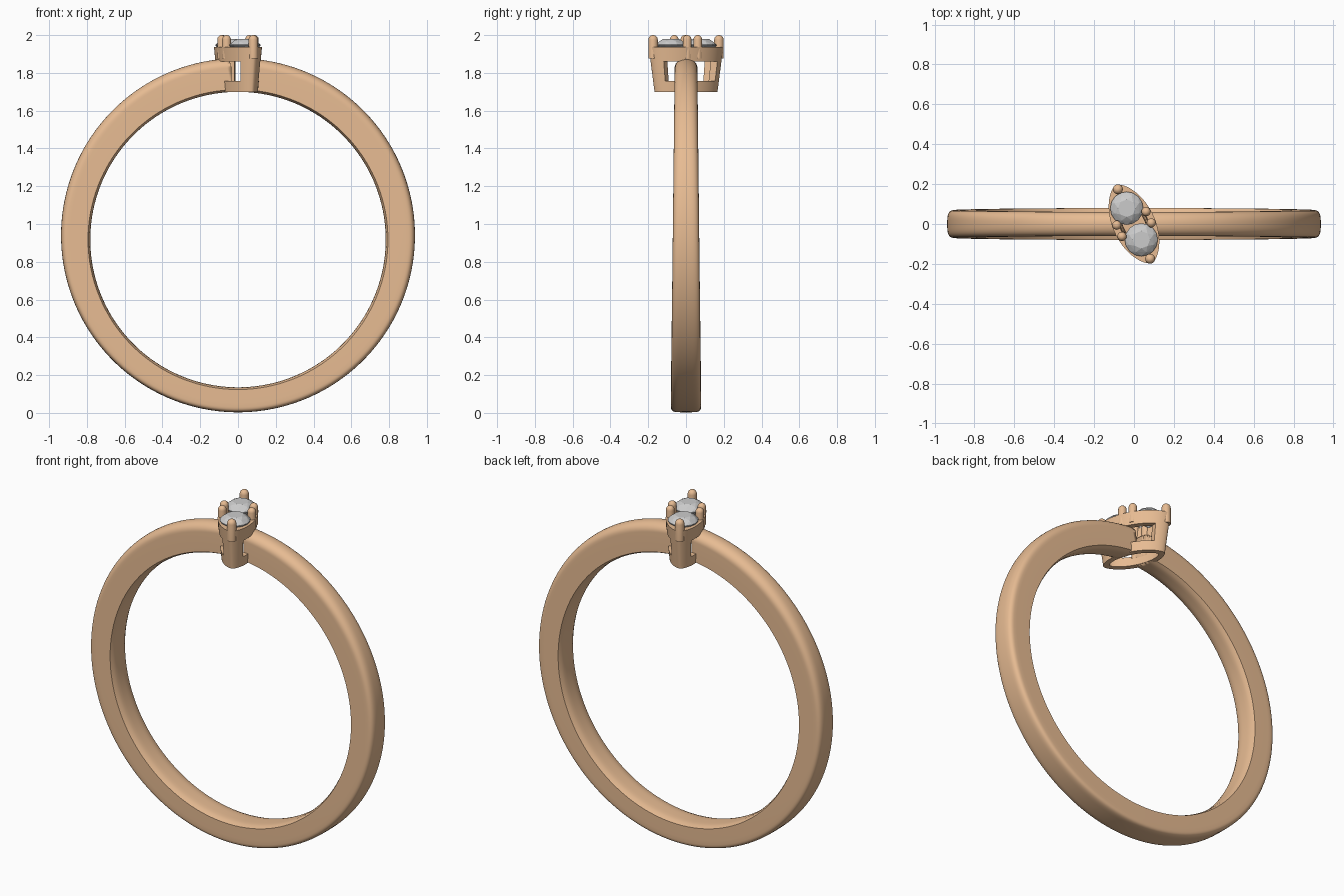
import bpy, bmesh
from math import sin, cos, pi, radians, copysign
from mathutils import Vector

if "Cube" in bpy.data.objects:
    bpy.data.objects.remove(bpy.data.objects["Cube"])

gold = bpy.data.materials.new("rose_gold")
gold.diffuse_color = (0.80, 0.50, 0.29, 1)
gold.use_nodes = True
gold.node_tree.nodes["Principled BSDF"].inputs["Base Color"].default_value = gold.diffuse_color

# Head axes: long axis of the pointed oval, and the direction across it
LONG = Vector((-0.42, 0.9075, 0))
ACROSS = Vector((0.9075, 0.42, 0))


def finish(name, bm, mat=gold, smooth=True):
    bmesh.ops.recalc_face_normals(bm, faces=bm.faces)
    me = bpy.data.meshes.new(name)
    bm.to_mesh(me)
    bm.free()
    ob = bpy.data.objects.new(name, me)
    bpy.context.collection.objects.link(ob)
    if mat:
        me.materials.append(mat)
    bpy.ops.object.select_all(action='DESELECT')
    ob.select_set(True)
    bpy.context.view_layer.objects.active = ob
    if smooth:
        bpy.ops.object.shade_smooth_by_angle(angle=radians(35))
    return ob


def loft(name, rows, wrap_rows=False, wrap_cols=True, caps=False, mat=gold):
    """Skin equal-length rows of points."""
    bm = bmesh.new()
    vs = [[bm.verts.new(p) for p in row] for row in rows]
    n, m = len(rows), len(rows[0])
    for i in range(n if wrap_rows else n - 1):
        for j in range(m if wrap_cols else m - 1):
            a, b = vs[i], vs[(i + 1) % n]
            k = (j + 1) % m
            bm.faces.new((a[j], a[k], b[k], b[j]))
    if caps:
        if wrap_cols:
            ends = [vs[0], vs[-1]]
        else:
            ends = [[r[0] for r in vs], [r[-1] for r in vs]]
        for e in ends:
            bm.faces.new(e)
    return finish(name, bm, mat)


def marquise(a, b, z, start=0.0, span=2 * pi, count=72, closed=True):
    pts = []
    for i in range(count):
        t = start + span * i / (count if closed else count - 1)
        s = copysign(abs(sin(t)) ** 1.25, sin(t))
        pts.append(LONG * (a * cos(t)) + ACROSS * (b * s) + Vector((0, 0, z)))
    return pts


def wall(z0, z1, **kw):
    """Four loops of a tapered marquise wall between two heights."""
    def size(z, a0, a1, b0, b1):
        t = (z - 1.70) / 0.237
        return a0 + (a1 - a0) * t, b0 + (b1 - b0) * t
    out, inn = (0.182, 0.215, 0.086, 0.106), (0.145, 0.175, 0.054, 0.072)
    return [marquise(*size(z, *d), z, **kw)
            for z, d in ((z0, out), (z1, out), (z1, inn), (z0, inn))]


# Band: wider and flatter at the bottom, narrow and domed at the top
rows = []
for i in range(144):
    ang = 2 * pi * (i + 0.5) / 144
    d = Vector((sin(ang), 0, cos(ang)))
    t = (1 + cos(ang)) / 2
    w = 0.08 - 0.02 * t
    n = 5.0 - 2.9 * t
    h = 0.05
    inner = Vector((0, 0, 0.9175)) + d * 0.782
    outer = Vector((0, 0, 0.94)) + d * 0.937
    row = []
    for k in range(9):
        s = -1 + k / 4
        row.append(inner + d * (0.012 * s ** 4) + Vector((0, s * w, 0)))
    for k in range(25):
        f = pi * k / 24
        s = copysign(abs(cos(f)) ** (2 / n), cos(f))
        row.append(outer - d * h * (1 - abs(sin(f)) ** (2 / n)) + Vector((0, s * w, 0)))
    rows.append(row)
band = loft("band", rows, wrap_rows=True)

# Hollow the band where the head opening passes through it
cutter = loft("head_opening_cutter",
              [marquise(0.147, 0.055, 1.65), marquise(0.165, 0.064, 2.0)], caps=True)
mod = band.modifiers.new("opening", 'BOOLEAN')
mod.operation = 'DIFFERENCE'
mod.object = cutter
mod.solver = 'EXACT'
bpy.context.view_layer.objects.active = band
bpy.ops.object.modifier_apply(modifier=mod.name)
bpy.data.objects.remove(cutter)

# Head: lower hoop, upper rail and a solid post at each tip
loft("lower_hoop", wall(1.70, 1.757), wrap_rows=True)
loft("upper_rail", wall(1.86, 1.937), wrap_rows=True)
for name, mid in (("back_post", 0.0), ("front_post", pi)):
    half = radians(40)
    loft(name, wall(1.75, 1.865, start=mid - half, span=2 * half, count=17, closed=False),
         wrap_rows=True, wrap_cols=False, caps=True)


# Prongs: round pins with domed tips
def prong(name, along, across, r, z0=1.875, z1=2.0):
    c = LONG * along + ACROSS * across
    prof = [(r, z0)] + [(r * cos(f), z1 - r + r * sin(f))
                        for f in (radians(a) for a in (0, 20, 40, 60, 78))]
    loft(name, [[c + Vector((q * cos(2 * pi * k / 20), q * sin(2 * pi * k / 20), z))
                 for k in range(20)] for q, z in prof], caps=True)


for i, s in enumerate((1, -1)):
    prong(f"tip_prong_{i + 1}", 0.192 * s, 0, 0.025)
    for j, e in enumerate((1, -1)):
        prong(f"side_prong_{i * 2 + j + 1}", 0.031 * s, 0.081 * e, 0.023)


# Stones: faceted round brilliants
def stone(name, along):
    c = LONG * along
    bm = bmesh.new()
    tiers = ((8, 0.044, 1.979, 0), (8, 0.066, 1.967, 0.5), (16, 0.083, 1.949, 0),
             (16, 0.083, 1.944, 0), (8, 0.022, 1.892, 0.5), (1, 0, 1.876, 0))
    for n, r, z, off in tiers:
        for k in range(n):
            a = 2 * pi * (k + off) / n
            bm.verts.new(c + Vector((r * cos(a), r * sin(a), z)))
    bmesh.ops.convex_hull(bm, input=bm.verts)
    finish(name, bm, mat=None, smooth=False)


stone("back_stone", 0.087)
stone("front_stone", -0.087)
